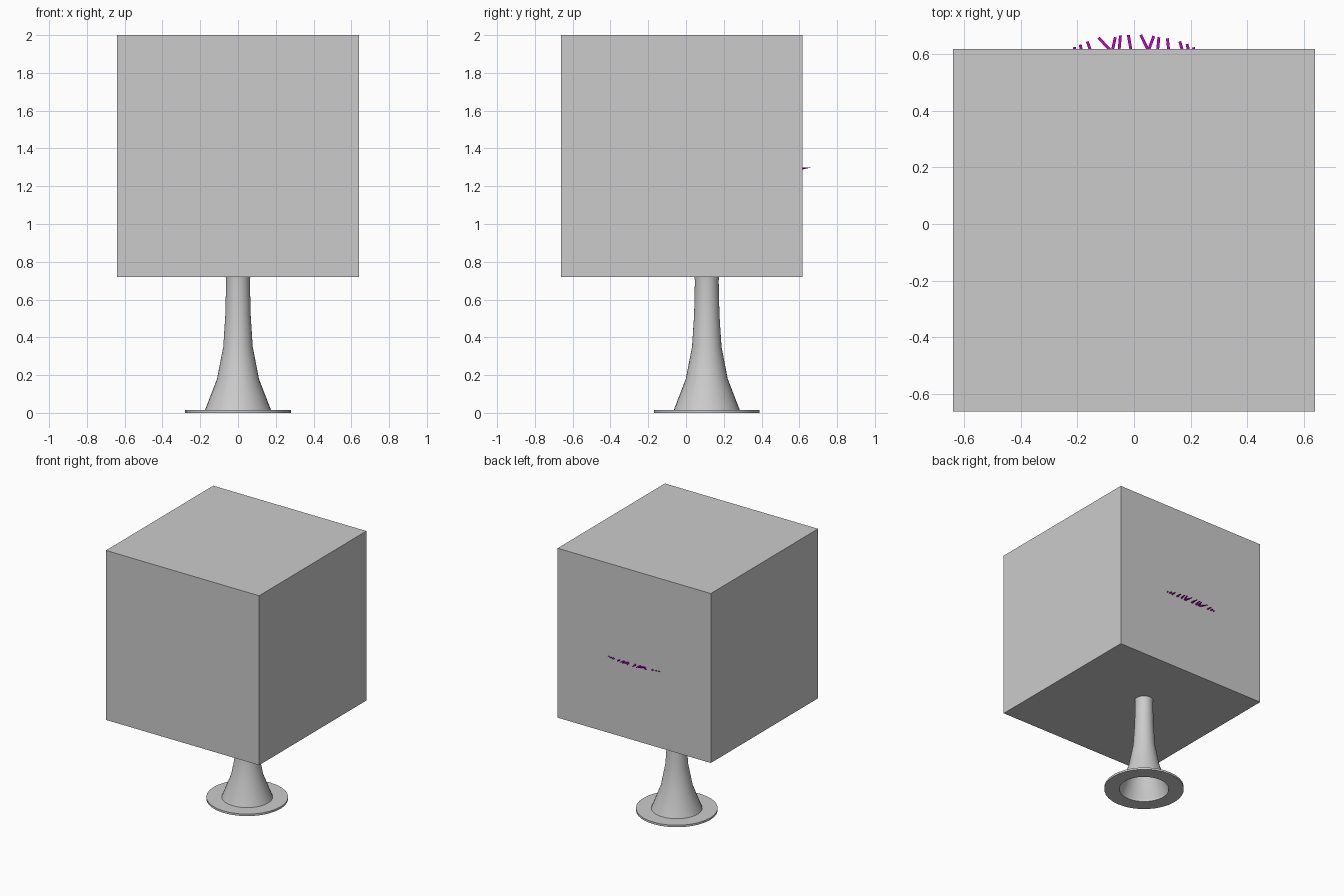
import bpy, bmesh, math
from mathutils import Vector

if "Cube" in bpy.data.objects:
    bpy.data.objects.remove(bpy.data.objects["Cube"])

CY = 0.11  # stand axis in y


def make(name, verts, faces, smooth=False):
    me = bpy.data.meshes.new(name)
    me.from_pydata(verts, [], faces)
    bm = bmesh.new()
    bm.from_mesh(me)
    bmesh.ops.recalc_face_normals(bm, faces=bm.faces)
    bm.to_mesh(me)
    bm.free()
    ob = bpy.data.objects.new(name, me)
    bpy.context.collection.objects.link(ob)
    if smooth:
        bpy.context.view_layer.objects.active = ob
        ob.select_set(True)
        bpy.ops.object.shade_smooth_by_angle(angle=math.radians(35))
        ob.select_set(False)
    return ob


def lathe(name, profile, closed=False, n=32):
    verts = [(r * math.cos(2 * math.pi * i / n), CY + r * math.sin(2 * math.pi * i / n), z)
             for r, z in profile for i in range(n)]
    rows = len(profile)
    faces = []
    for k in range(rows if closed else rows - 1):
        a, b = k * n, ((k + 1) % rows) * n
        for i in range(n):
            j = (i + 1) % n
            faces.append((a + i, a + j, b + j, b + i))
    return make(name, verts, faces, True)


# Cube head
bpy.ops.mesh.primitive_cube_add(size=1.28, location=(0, -0.022, 1.36))
head = bpy.context.object
head.name = "cube_head"

# Hollow flared stem
lathe("stem", [(0.176, 0.012), (0.111, 0.18), (0.078, 0.35), (0.067, 0.52),
               (0.063, 0.70), (0.066, 0.725)])

# Flat base ring
lathe("base_ring", [(0.28, 0.0), (0.28, 0.015), (0.174, 0.015), (0.174, 0.0)], closed=True)

# Purple rays poking out of the back: outer x, outer y, x at the cube face
purple = bpy.data.materials.new("purple")
purple.diffuse_color = (0.6, 0.0, 0.6, 1)
purple.use_nodes = True
purple.node_tree.nodes["Principled BSDF"].inputs["Base Color"].default_value = purple.diffuse_color
rays = [(-0.211, 0.625, -0.208), (-0.19, 0.634, -0.185), (-0.165, 0.645, -0.153),
        (-0.125, 0.658, -0.08), (-0.066, 0.66, -0.077), (-0.048, 0.666, -0.053),
        (-0.02, 0.668, -0.01), (0.024, 0.668, 0.052), (0.07, 0.664, 0.05),
        (0.088, 0.66, 0.083), (0.118, 0.656, 0.123), (0.162, 0.645, 0.172),
        (0.187, 0.636, 0.194), (0.21, 0.624, 0.213)]
for k, (x1, y1, x0) in enumerate(rays):
    tip, root = Vector((x1, y1, 1.30)), Vector((x0, 0.61, 1.293))
    d = tip - root
    side = Vector((d.y, -d.x, 0)).normalized() * 0.005
    up = Vector((0, 0, 0.005))
    verts = [root - side - up, root + side - up, root + side + up, root - side + up,
             tip - side, tip + side]
    ob = make(f"ray_{k + 1}", verts,
              [(0, 1, 2, 3), (0, 4, 5, 1), (3, 2, 5, 4), (0, 3, 4), (1, 5, 2)])
    ob.data.materials.append(purple)
